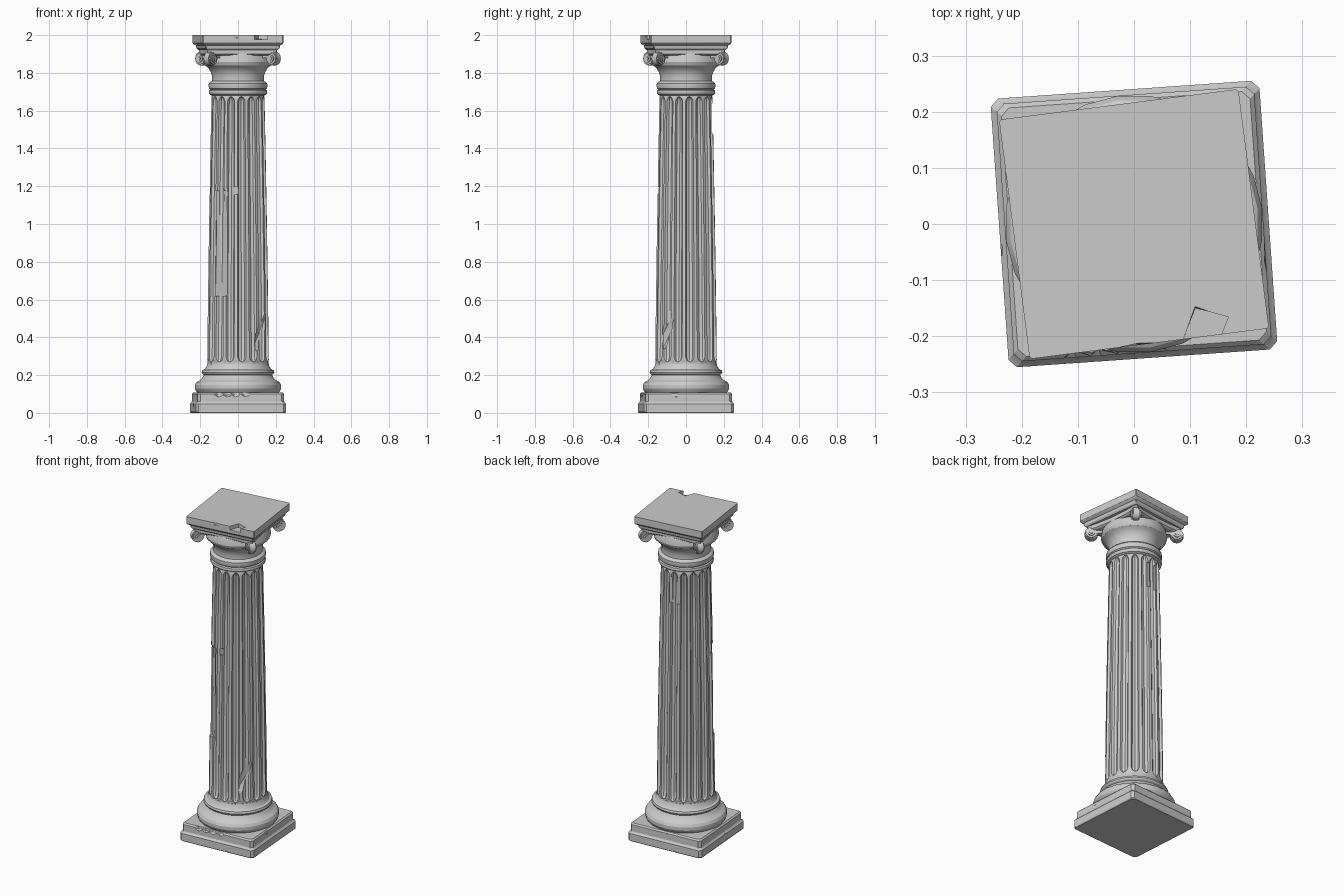
import bpy, bmesh, math, random
from mathutils import Matrix, Vector

if "Cube" in bpy.data.objects:
    bpy.data.objects.remove(bpy.data.objects["Cube"])

random.seed(4)
BASE_ROT, TOP_ROT = math.radians(4), math.radians(7.3)


def make(name, bm, rot=0.0):
    bmesh.ops.recalc_face_normals(bm, faces=bm.faces)
    bm.transform(Matrix.Rotation(rot, 4, 'Z'))
    mesh = bpy.data.meshes.new(name)
    bm.to_mesh(mesh)
    bm.free()
    ob = bpy.data.objects.new(name, mesh)
    bpy.context.collection.objects.link(ob)
    return ob


def skin(bm, rings):
    """Closed solid from a stack of equal-length rings."""
    vs = [[bm.verts.new(p) for p in r] for r in rings]
    n = len(vs[0])
    for a, b in zip(vs, vs[1:]):
        for i in range(n):
            j = (i + 1) % n
            bm.faces.new((a[i], a[j], b[j], b[i]))
    bm.faces.new(vs[0][::-1])
    bm.faces.new(vs[-1])


def lathe(name, profile, sides, rot=0.0):
    bm = bmesh.new()
    skin(bm, [[(r * math.cos(k * math.tau / sides), r * math.sin(k * math.tau / sides), z)
               for k in range(sides)] for r, z in profile])
    return make(name, bm, rot)


def slab(name, levels, rot, cut=0.012):
    """Square block with clipped corners; levels are (half size, z)."""
    bm = bmesh.new()
    rings = []
    for h, z in levels:
        c = h - cut
        rings.append([(h, -c, z), (h, c, z), (c, h, z), (-c, h, z),
                      (-h, c, z), (-h, -c, z), (-c, -h, z), (c, -h, z)])
    skin(bm, rings)
    return make(name, bm, rot)


def chip(target, loc, size, rot=(0, 0, 0), box=False):
    """Knock a rough stone chip (or a flat spall) out of a part."""
    bm = bmesh.new()
    if box:
        bmesh.ops.create_cube(bm, size=2)
    else:
        bmesh.ops.create_icosphere(bm, subdivisions=1, radius=1)
    for v in bm.verts:
        v.co *= random.uniform(0.93, 1.07)
        v.co = Vector(a * b for a, b in zip(v.co, size))
    if box:
        bmesh.ops.triangulate(bm, faces=bm.faces)
    for ang, ax in zip(rot, 'XYZ'):
        bm.transform(Matrix.Rotation(math.radians(ang), 4, ax))
    bm.transform(Matrix.Translation(loc))
    cutter = make("cutter", bm)
    cutter.hide_render = True
    mod = target.modifiers.new("chip", 'BOOLEAN')
    mod.operation, mod.solver, mod.object = 'DIFFERENCE', 'EXACT', cutter
    bpy.context.view_layer.objects.active = target
    bpy.ops.object.modifier_apply(modifier=mod.name)
    bpy.data.objects.remove(cutter, do_unlink=True)


def polar(r, deg, z):
    a = math.radians(deg)
    return (r * math.cos(a), r * math.sin(a), z)


# Square plinth in two steps
plinth = slab("plinth", [(.236, 0), (.24, .006), (.24, .048), (.232, .056),
                         (.23, .06), (.23, .1), (.222, .108)], BASE_ROT, .014)
# Moulded round base
base = lathe("base_moulding", [
    (.21, .1), (.222, .112), (.23, .128), (.23, .148), (.222, .163), (.205, .172), (.192, .184),
    (.182, .2), (.19, .206), (.194, .214), (.19, .226), (.177, .232), (.168, .245),
    (.163, .262)], 24, TOP_ROT)

# Fluted shaft with rounded flute ends
FLUTES, Z0, Z1 = 16, .27, 1.675
pitch = math.tau / FLUTES
levels = [(.25, .02), (Z0, .03), (Z0 + .004, .45), (Z0 + .012, .75), (Z0 + .026, 1)]
levels += [(.29 + (1.65 - .29) * k / 5, 1) for k in range(1, 5)]
levels += [(Z1 - .026, 1), (Z1 - .012, .75), (Z1 - .004, .45), (Z1, .03), (1.7, .02)]
rings = []
for z, w in levels:
    t = (z - Z0) / (Z1 - Z0)
    r = .163 - .015 * t - .008 * t * t
    ring = []
    for k in range(FLUTES):
        for u in (-1, -.75, 0, .75, 1):
            a = k * pitch + u * w * pitch * .36
            d = r - .02 * w * math.sqrt(1 - u * u)
            ring.append((d * math.cos(a), d * math.sin(a), z))
    rings.append(ring)
bm = bmesh.new()
skin(bm, rings)
shaft = make("fluted_shaft", bm, TOP_ROT)

# Neck rings and flaring bell of the capital
bell = lathe("capital_bell", [
    (.14, 1.68), (.152, 1.686), (.156, 1.695), (.154, 1.706), (.147, 1.711), (.154, 1.717),
    (.157, 1.73), (.156, 1.744), (.149, 1.752), (.139, 1.757), (.138, 1.78), (.145, 1.805),
    (.16, 1.828), (.178, 1.84), (.185, 1.858), (.18, 1.885), (.17, 1.91)], 24, TOP_ROT)

# Cushion under the abacus, sides curving inward between the corners
bm = bmesh.new()
rings = []
for s, z in ((.94, 1.893), (1, 1.9), (1, 1.93)):
    ring = []
    for k in range(4):
        m = Matrix.Rotation(k * math.pi / 2, 3, 'Z')
        for u in (-.95, -.5, 0, .5, .95):
            ring.append(m @ Vector(((.172 + .016 * u * u) * s, .188 * u * s, z)))
    rings.append(ring)
skin(bm, rings)
cushion = make("volute_cushion", bm, TOP_ROT)

# Corner scrolls: drum, rim rolls and eyes, set on the diagonals
volutes = []
for k in range(4):
    bm = bmesh.new()
    for rad, width in ((.031, .044), (.037, .03), (.02, .056), (.01, .064)):
        m = Matrix.Translation((.238, 0, 1.876)) @ Matrix.Rotation(math.pi / 2, 4, 'X')
        bmesh.ops.create_cone(bm, cap_ends=True, segments=16, radius1=rad, radius2=rad,
                              depth=width, matrix=m)
    arm = Matrix.Translation((.2, 0, 1.895)) @ Matrix.Diagonal((.08, .034, .034, 1))
    bmesh.ops.create_cube(bm, size=1, matrix=arm)
    volutes.append(make("corner_volute", bm, TOP_ROT + math.pi / 4 + k * math.pi / 2))

# Abacus slab with stepped underside
abacus = slab("abacus", [(.19, 1.922), (.197, 1.93), (.2, 1.945), (.211, 1.952),
                         (.215, 1.958), (.215, 2)], TOP_ROT, .004)

# Weathering: spalls and chips on the shaft
chip(shaft, polar(.187, 228, .9), (.05, .1, .29), (4, 0, 228), True)
chip(shaft, polar(.183, 262, 1.175), (.045, .06, .02), (12, 0, 262), True)
chip(shaft, polar(.155, 212, 1.33), (.025, .03, .12), (8, 0, 212))
chip(shaft, polar(.16, 318, .42), (.026, .035, .12), (-22, 0, 318))
chip(shaft, polar(.182, 95, 1.56), (.05, .045, .08), (0, 0, 95), True)
chip(shaft, polar(.15, 185, 1.15), (.018, .03, .06), (15, 0, 185))

# Chips on the plinth edges
for x in (-.1, -.055, -.01, .04):
    chip(plinth, (x, -.236 + .07 * x, .108), (.03, .018, .03), (0, 0, 20 * x))
chip(plinth, (-.252, -.05, .05), (.02, .035, .06))
chip(plinth, (.236, .14, .1), (.016, .03, .03))
chip(plinth, (.245, -.05, .1), (.016, .06, .03))
chip(plinth, (-.01, .246, .11), (.08, .022, .025), (0, 0, 4))

# Chips on the abacus front edge
chip(abacus, (.12, -.205, 2.0), (.03, .05, .022), (0, 0, -20), True)
chip(abacus, (.01, -.23, 2.0), (.07, .02, .025), (0, 0, 7))

# Crisp edges with soft curves
bpy.ops.object.select_all(action='DESELECT')
for ob in [plinth, base, shaft, bell, cushion, abacus] + volutes:
    ob.select_set(True)
bpy.context.view_layer.objects.active = shaft
bpy.ops.object.shade_smooth_by_angle(angle=math.radians(25))
